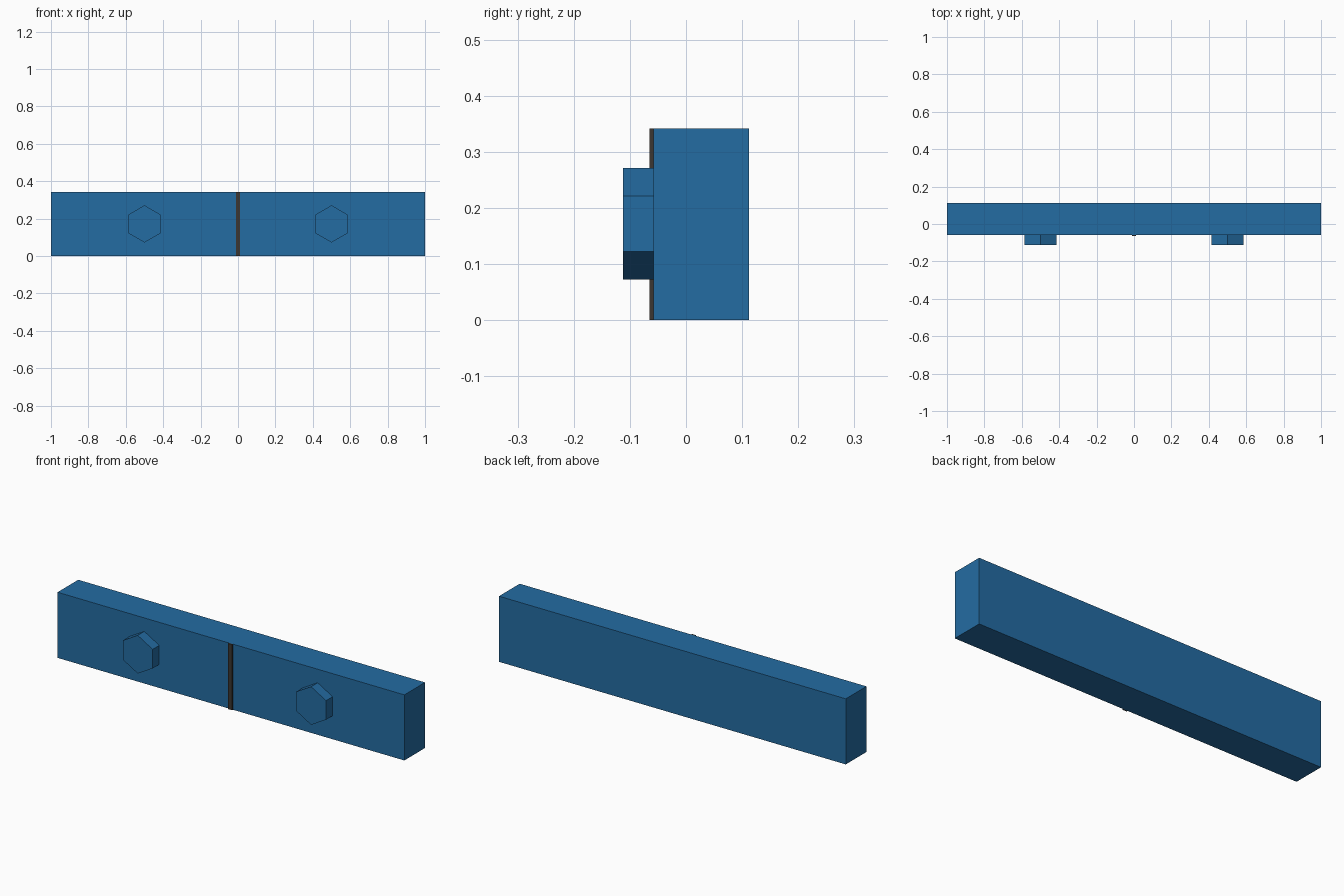
import bpy, math

if "Cube" in bpy.data.objects:
    bpy.data.objects.remove(bpy.data.objects["Cube"])

def material(name, color):
    m = bpy.data.materials.new(name)
    m.diffuse_color = (*color, 1)
    m.use_nodes = True
    m.node_tree.nodes["Principled BSDF"].inputs["Base Color"].default_value = m.diffuse_color
    return m

blue = material("blue", (0.0176, 0.150, 0.365))
dark = material("dark_brown", (0.045, 0.037, 0.031))

def box(name, lo, hi, mat):
    bpy.ops.mesh.primitive_cube_add(size=1, location=[(a + b) / 2 for a, b in zip(lo, hi)])
    o = bpy.context.object
    o.name = name
    o.scale = [b - a for a, b in zip(lo, hi)]
    bpy.ops.object.transform_apply(location=False, rotation=False, scale=True)
    o.data.materials.append(mat)
    return o

FRONT, BACK, HEIGHT = -0.058, 0.112, 0.342

# Long drawer body
box("drawer_body", (-1, FRONT, 0), (1, BACK, HEIGHT), blue)

# Thin dark divider on the front face
box("divider_strip", (-0.012, -0.065, 0), (0.012, FRONT, HEIGHT), dark)

# Hexagonal knobs, one on each half, points up and down
for side, x in (("left", -0.5), ("right", 0.5)):
    bpy.ops.mesh.primitive_cylinder_add(
        vertices=6, radius=0.0995, depth=FRONT + 0.112,
        location=(x, (FRONT - 0.112) / 2, 0.172), rotation=(math.radians(90), 0, 0))
    knob = bpy.context.object
    knob.name = side + "_knob"
    knob.data.materials.append(blue)
